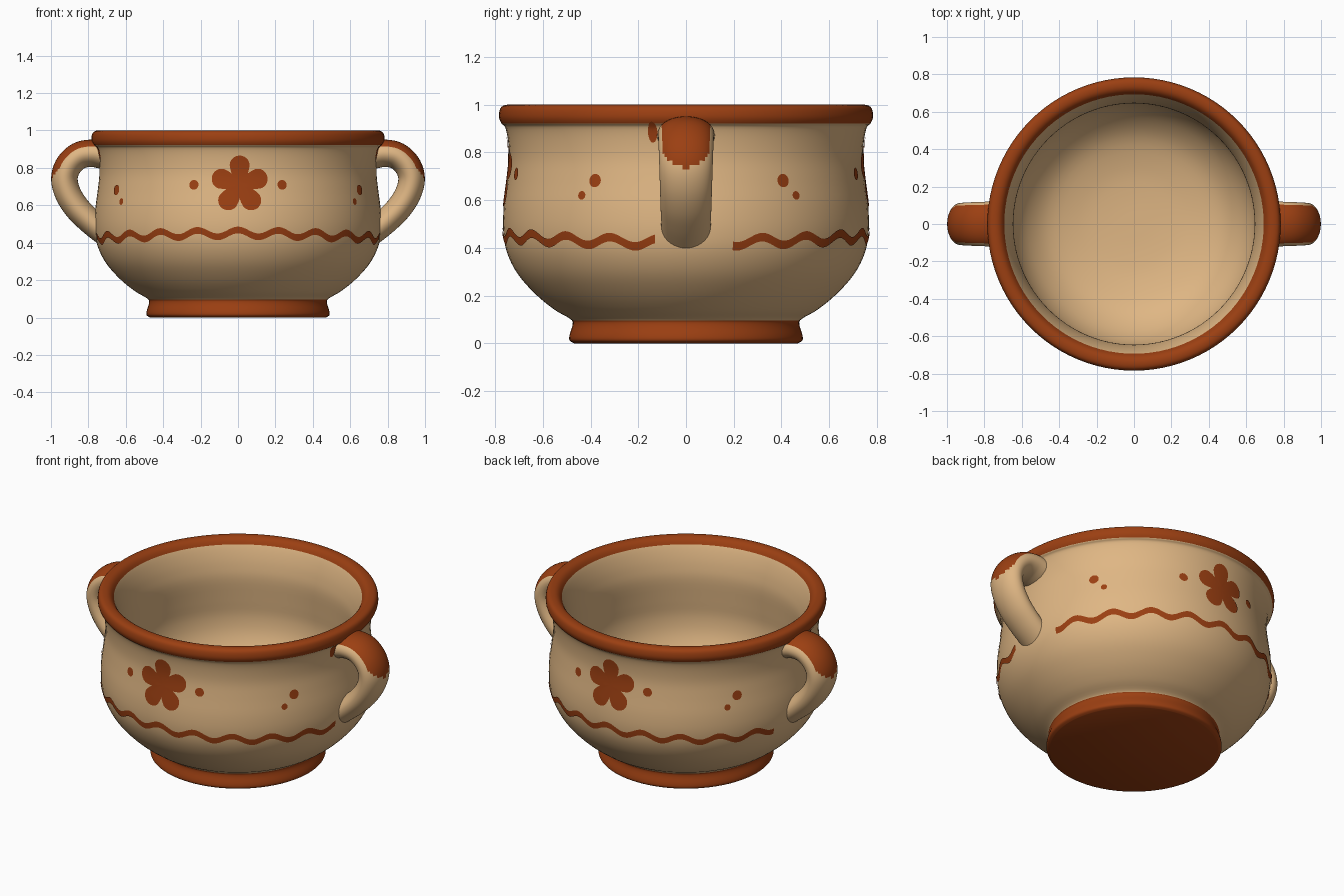
import bpy, bmesh
from math import sin, cos, pi, sqrt, hypot, radians

cube = bpy.data.objects.get("Cube")
if cube:
    bpy.data.objects.remove(cube, do_unlink=True)


def material(name, colour):
    mat = bpy.data.materials.new(name)
    mat.use_nodes = True
    mat.diffuse_color = colour
    node = next(n for n in mat.node_tree.nodes if n.type == 'BSDF_PRINCIPLED')
    node.inputs["Base Color"].default_value = colour
    node.inputs["Roughness"].default_value = 0.7
    return mat


clay = material("tan clay", (0.74, 0.47, 0.23, 1))
rust = material("rust glaze", (0.33, 0.05, 0.006, 1))


def make_object(name, bm, mats, rule=None):
    """Turn a bmesh into a smooth object; rule picks a material per face."""
    if rule:
        for f in bm.faces:
            f.material_index = rule(f.calc_center_median())
    mesh = bpy.data.meshes.new(name)
    bm.to_mesh(mesh)
    bm.free()
    for m in mats:
        mesh.materials.append(m)
    obj = bpy.data.objects.new(name, mesh)
    bpy.context.collection.objects.link(obj)
    bpy.ops.object.select_all(action='DESELECT')
    obj.select_set(True)
    bpy.context.view_layer.objects.active = obj
    bpy.ops.object.shade_smooth_by_angle(angle=radians(50))
    return obj


def spline(points, steps):
    """Smooth curve through 2D points."""
    p = [points[0]] + points + [points[-1]]
    out = []
    for a, b, c, d in zip(p, p[1:], p[2:], p[3:]):
        for s in range(steps):
            t = s / steps
            out.append(tuple(
                0.5 * (2 * b[i] + (c[i] - a[i]) * t
                       + (2 * a[i] - 5 * b[i] + 4 * c[i] - d[i]) * t * t
                       + (3 * b[i] - a[i] - 3 * c[i] + d[i]) * t ** 3)
                for i in (0, 1)))
    return out + [points[-1]]


# Pot profile: foot, belly, neck and rolled rim, then back down the inside
outside = [(0.47, 0), (0.488, 0.012), (0.488, 0.035), (0.475, 0.08), (0.485, 0.102),
           (0.55, 0.14), (0.63, 0.205), (0.705, 0.29), (0.75, 0.38), (0.766, 0.47),
           (0.764, 0.57), (0.75, 0.68), (0.741, 0.77), (0.746, 0.85), (0.758, 0.905),
           (0.774, 0.922), (0.784, 0.95), (0.778, 0.985), (0.757, 0.999)]
inside = [(0.725, 0.997), (0.70, 0.975), (0.675, 0.92), (0.655, 0.85), (0.645, 0.77),
          (0.653, 0.64), (0.658, 0.53), (0.635, 0.42), (0.57, 0.31), (0.46, 0.22),
          (0.3, 0.17), (0.15, 0.153), (0, 0.15)]
wall = spline(outside, 4)
profile = [(0, 0)] + spline(outside + inside, 4)


def on_pot(phi, z, lift=0.0):
    """Point on the outer wall; phi runs from the front towards +x."""
    r = wall[-1][0]
    for (r0, z0), (r1, z1) in zip(wall, wall[1:]):
        if z0 <= z <= z1:
            r = r0 + (r1 - r0) * (z - z0) / max(z1 - z0, 1e-6)
            break
    r += lift
    return r * sin(phi), -r * cos(phi), z


def grid(bm, rows, closed):
    """Skin quads between successive rows of points."""
    rows = [[bm.verts.new(p) for p in row] for row in rows]
    n = len(rows[0])
    for low, high in zip(rows, rows[1:]):
        for i in range(n if closed else n - 1):
            j = (i + 1) % n
            bm.faces.new((low[i], low[j], high[j], high[i]))
    return rows


# Pot body
segs = 96
bm = bmesh.new()
grid(bm, [[(r * sin(2 * pi * i / segs), -r * cos(2 * pi * i / segs), z)
           for i in range(segs)] for r, z in profile], True)
bmesh.ops.remove_doubles(bm, verts=bm.verts, dist=1e-5)
make_object("pot_body", bm, [clay, rust],
            lambda c: int(c.z < 0.096 or (c.z > 0.92 and hypot(c.x, c.y) > 0.693)))

# Handles: flattened tubes with glaze over the top of the outer face
path = spline([(0.71, 0.865), (0.78, 0.878), (0.85, 0.865), (0.905, 0.815), (0.928, 0.745),
               (0.91, 0.665), (0.86, 0.585), (0.79, 0.515), (0.71, 0.45)], 6)


def handle(name, side):
    bm = bmesh.new()
    rows, count, last = [], 48, len(path) - 1
    for k, (x, z) in enumerate(path):
        a, b = path[max(k - 1, 0)], path[min(k + 1, last)]
        tx, tz = b[0] - a[0], b[1] - a[1]
        length = hypot(tx, tz)
        nx, nz = -tz / length, tx / length
        thick = 0.074 - 0.006 * k / last
        wide = 0.122 - 0.02 * k / last
        rows.append([(side * (x + nx * thick * cos(t)), wide * sin(t), z + nz * thick * cos(t))
                     for t in (2 * pi * i / count for i in range(count))])
    rings = grid(bm, rows, True)
    bm.faces.ensure_lookup_table()
    for i, f in enumerate(bm.faces):
        c = f.calc_center_median()
        outer = cos(2 * pi * (i % count + 0.5) / count) > 0.5
        f.material_index = int(outer and c.z > 0.735 + 7 * c.y ** 2)
    bm.faces.new(rings[0])
    bm.faces.new(rings[-1])
    bmesh.ops.recalc_face_normals(bm, faces=bm.faces)
    make_object(name, bm, [clay, rust])


handle("left_handle", 1)
handle("right_handle", -1)


# Painted shapes wrapped on the wall
def blob(name, phi, z, radius, stretch=1.0, rings=5, count=80):
    bm = bmesh.new()
    rows = []
    for k in range(rings, -1, -1):
        row = []
        for i in range(count):
            t = 2 * pi * i / count
            r = radius(t) * k / rings
            row.append(on_pot(phi + r * cos(t) / 0.75, z + stretch * r * sin(t), 0.004))
        rows.append(row)
    grid(bm, rows, True)
    bmesh.ops.remove_doubles(bm, verts=bm.verts, dist=1e-6)
    make_object(name, bm, [rust])


def petals(t):
    """Outline of five round petals around a core, one pointing up."""
    a = (t - pi / 2 + pi / 5) % (2 * pi / 5) - pi / 5
    d, r = 0.102, 0.054
    under = r * r - (d * sin(a)) ** 2
    return max(0.074, d * cos(a) + sqrt(under)) if under > 0 else 0.074


def wave(name, start, reach):
    """Wavy stripe around half of the belly."""
    bm = bmesh.new()
    rows = []
    for edge in (-1, 0, 1):
        row = []
        for i in range(181):
            a = reach * (2 * i / 180 - 1)
            mid = 0.422 + 0.028 * cos(a) ** 2 + 0.018 * cos(22 * a)
            row.append(on_pot(start + a, mid + 0.018 * edge, 0.004))
        rows.append(row)
    grid(bm, rows, False)
    make_object(name, bm, [rust])


for face, start, reach, far in (("front", 0, 1.40, 1.04), ("back", pi, 1.31, 1.0)):
    blob(face + "_flower", start + 0.012, 0.71, petals)
    wave(face + "_wave", start, reach)
    for side, label in ((1, "a"), (-1, "b")):
        dots = ((0.32, 0.71, 0.026), (far, 0.682, 0.028), (far - 0.08, 0.62, 0.018))
        for n, (phi, z, r) in enumerate(dots):
            blob(f"{face}_dot_{label}{n + 1}", start + side * phi, z,
                 lambda t, r=r: r, rings=2, count=20)

# Glaze runs beside the handles
for side, label in ((1, "left"), (-1, "right")):
    blob(label + "_glaze_run", side * 1.385, 0.885, lambda t: 0.02, stretch=2.2,
         rings=3, count=24)
